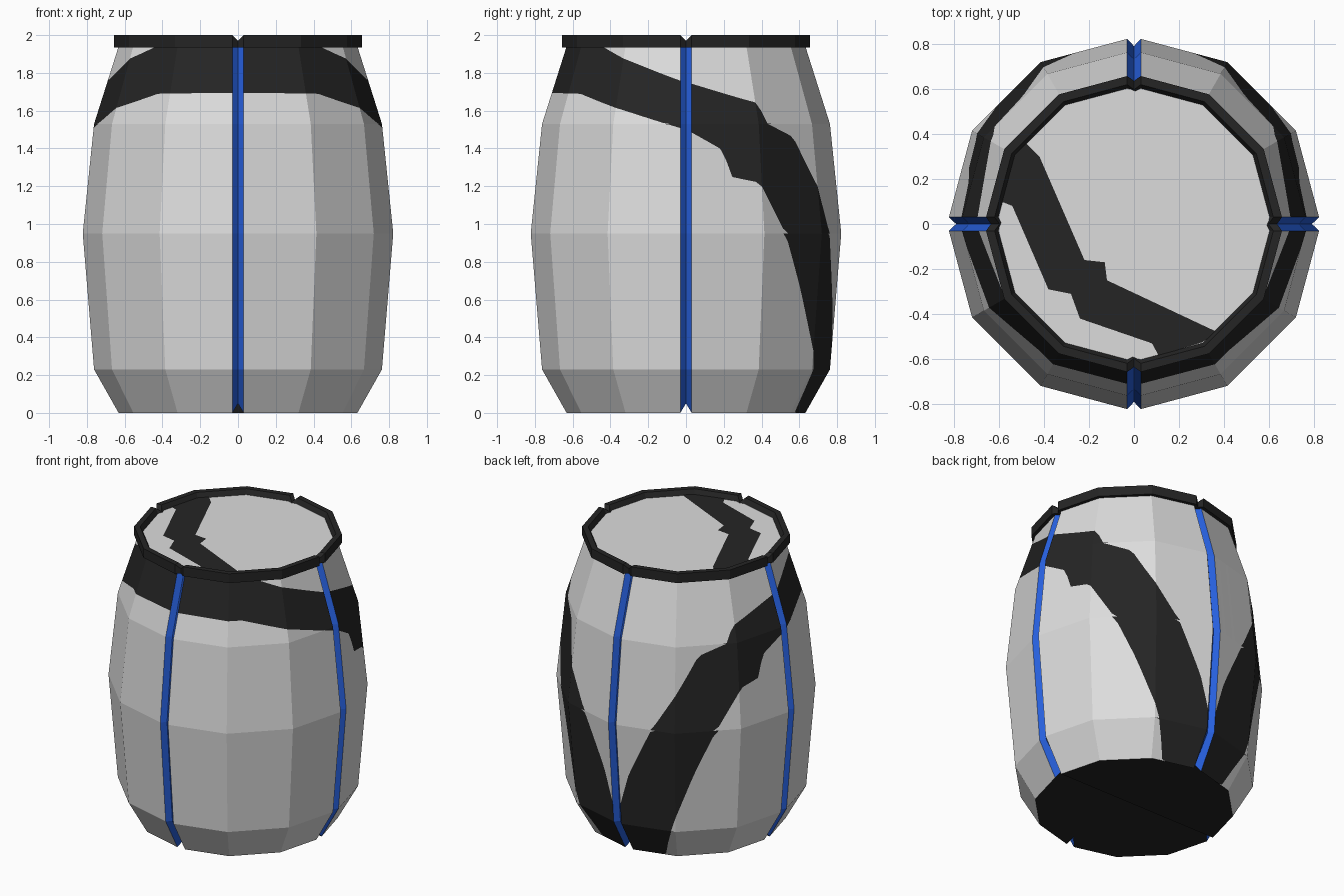
import bpy
import math

if "Cube" in bpy.data.objects:
    bpy.data.objects.remove(bpy.data.objects["Cube"])

BARREL = [(0.64, 0.0), (0.77, 0.23), (0.83, 0.95), (0.77, 1.53), (0.637, 1.95)]  # radius, height
HALF, DEPTH = 0.03, 0.04      # groove half width and depth
COLUMNS = 12                  # paint columns per stave
LID_Z = 1.966

# painted band edges: angle away from the front, height
BAND_TOP = [(0, 1.95), (42, 1.95), (59, 1.88), (90, 1.75), (121, 1.64), (125, 1.53), (139, 1.46),
            (150, 1.2), (161, 0.95), (173, 0.6), (180, 0.27)]
BAND_LOW = [(0, 1.695), (37, 1.69), (60, 1.615), (90, 1.5), (105, 1.39), (108, 1.25), (119, 1.22),
            (131, 0.95), (141, 0.65), (150, 0.33), (157, 0.0), (180, 0.0)]


def material(name, colour):
    m = bpy.data.materials.new(name)
    m.diffuse_color = (*colour, 1)
    m.use_nodes = True
    m.node_tree.nodes["Principled BSDF"].inputs["Base Color"].default_value = m.diffuse_color
    return m


GREY = material("light grey", (0.72, 0.72, 0.72))
BLACK = material("black", (0.018, 0.018, 0.018))
BLUE = material("blue", (0.02, 0.115, 0.72))


def build(name, faces, mats):
    """Make an object from (points, material index) pairs, sharing equal points."""
    index, polys, slots = {}, [], []
    for pts, slot in faces:
        ids = []
        for p in pts:
            key = tuple(round(c, 5) for c in p)
            i = index.setdefault(key, len(index))
            if i not in ids:
                ids.append(i)
        if len(ids) > 2:
            polys.append(ids)
            slots.append(slot)
    mesh = bpy.data.meshes.new(name)
    mesh.from_pydata(list(index), [], polys)
    for m in mats:
        mesh.materials.append(m)
    mesh.polygons.foreach_set("material_index", slots)
    mesh.update()
    obj = bpy.data.objects.new(name, mesh)
    bpy.context.collection.objects.link(obj)
    return obj


def lerp(table, x):
    for (x0, y0), (x1, y1) in zip(table, table[1:]):
        if x <= x1:
            return y0 + (y1 - y0) * (x - x0) / (x1 - x0)
    return table[-1][1]


def turn(p, quarter):
    x, y = p
    for _ in range(quarter):
        x, y = -y, x
    return x, y


def corners(r):
    """Four corners of one quarter of a twelve-sided ring, between two grooves."""
    a = (r - HALF * math.tan(math.radians(15)), HALF)
    b = (r * math.cos(math.pi / 6), r / 2)
    return [a, b, b[::-1], a[::-1]]


def ring(r, z, groove_r, groove_z):
    """Full ring: groove centre then four corners, for each quarter."""
    pts = []
    for q in range(4):
        pts.append((*turn((groove_r, 0), q), groove_z))
        pts += [(*turn(c, q), z) for c in corners(r)]
    return pts


def radius(z):
    return lerp([(h, r) for r, h in BARREL], z)


def stave_point(q, side, t, z):
    c = corners(radius(z))
    a, b = c[side], c[side + 1]
    return (*turn((a[0] + (b[0] - a[0]) * t, a[1] + (b[1] - a[1]) * t), q), z)


# barrel staves, cut along the edges of the painted band
faces = []
for q in range(4):
    for side in range(3):
        for col in range(COLUMNS):
            ts = (col / COLUMNS, (col + 1) / COLUMNS)
            edges = []
            for t in ts:
                x, y, _ = stave_point(q, side, t, 1.0)
                u = math.degrees(abs(math.atan2(x, -y)))
                edges.append((lerp(BAND_LOW, u), lerp(BAND_TOP, u)))
            for (_, z0), (_, z1) in zip(BARREL, BARREL[1:]):
                cuts = [[z0] + [min(max(e, z0), z1) for e in pair] + [z1] for pair in edges]
                for k in range(3):
                    faces.append(([stave_point(q, side, ts[0], cuts[0][k]),
                                   stave_point(q, side, ts[1], cuts[1][k]),
                                   stave_point(q, side, ts[1], cuts[1][k + 1]),
                                   stave_point(q, side, ts[0], cuts[0][k + 1])], int(k == 1)))
build("barrel_body", faces, [GREY, BLACK])

# V-shaped grooves down the four sides
rings = [ring(r, z, r - DEPTH, z if z else 0.05) for r, z in BARREL]
faces = []
for lo, hi in zip(rings, rings[1:]):
    for q in range(4):
        for i in (5 * q - 1, 5 * q):
            faces.append(([lo[i], lo[i + 1], hi[i + 1], hi[i]], 0))
build("side_grooves", faces, [BLUE])

# base in two halves, with notched ends
base = rings[0]
build("base", [((base[0:11])[::-1], 0), ((base[10:] + base[:1])[::-1], 0)], [BLACK])

# rim around the lid, pinched at each groove
RIM = [(0.635, 1.935, 0.6, 1.935), (0.665, 1.935, 0.635, 1.935), (0.665, 2.0, 0.635, 1.97),
       (0.627, 2.0, 0.597, 1.97), (0.607, 1.96, 0.585, 1.96)]
loops = [ring(*row) for row in RIM]
faces = []
for lo, hi in zip(loops, loops[1:] + loops[:1]):
    for i in range(20):
        j = (i + 1) % 20
        faces.append(([lo[i], lo[j], hi[j], hi[i]], 0))
build("rim", faces, [BLACK])

# flat lid and its painted band
lid = [(0.612 * math.cos(k * math.pi / 6), 0.612 * math.sin(k * math.pi / 6), LID_Z) for k in range(12)]
build("lid", [(lid, 0)], [GREY])
BAND = [(-0.48, 0.36), (-0.53, 0.305), (-0.59, 0.1), (-0.54, 0.08), (-0.38, -0.29), (-0.28, -0.31),
        (-0.24, -0.42), (0.08, -0.53), (0.11, -0.585), (0.303, -0.525), (0.37, -0.48),
        (-0.12, -0.25), (-0.13, -0.17), (-0.22, -0.16), (-0.42, 0.3)]
build("lid_band", [([(x, y, LID_Z + 0.003) for x, y in BAND], 0)], [BLACK])
